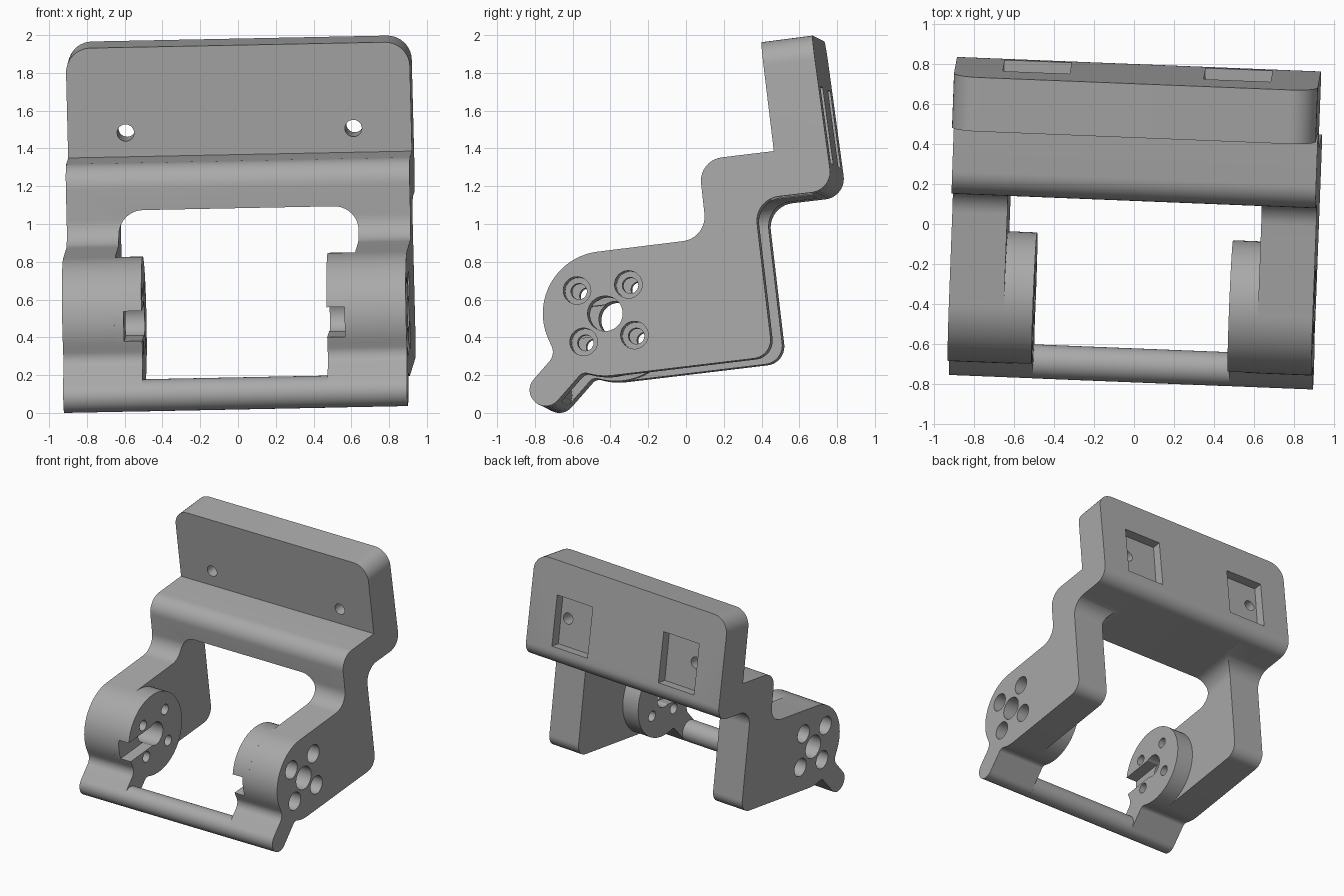
import bpy, bmesh
from math import sin, cos, tan, radians, pi
from mathutils import Vector, Matrix

if "Cube" in bpy.data.objects:
    bpy.data.objects.remove(bpy.data.objects["Cube"])

HALF, ARM_IN, HUB_IN = 0.91, 0.635, 0.49     # half width, arm and hub inner faces
TILT = radians(6.8)
X = Vector((1, 0, 0))
U = Vector((0, cos(TILT), sin(TILT)))        # tilted "backward" direction
V = Vector((0, -sin(TILT), cos(TILT)))       # tilted "up" direction
# The whole part sits slightly skewed
POSE = Matrix(((1, 0.04, -0.02, 0.02),
               (-0.04, 1, 0, 0.04 * HALF),
               (0.02, 0, 1, -0.02 * HALF),
               (0, 0, 0, 1)))

grey = bpy.data.materials.new("plain grey")
grey.use_nodes = True
COLOUR = (0.4, 0.4, 0.4, 1)
grey.diffuse_color = COLOUR
grey.node_tree.nodes["Principled BSDF"].inputs["Base Color"].default_value = COLOUR


def arc(centre, r, a0, a1, n):
    """Points on an arc, angles in degrees."""
    return [(centre[0] + r * cos(radians(a0 + (a1 - a0) * i / n)),
             centre[1] + r * sin(radians(a0 + (a1 - a0) * i / n)), 0) for i in range(n + 1)]


def rounded(corners, n=10):
    """Closed outline from (p, q, radius) corners with tangent fillets."""
    out = []
    for i, (p, q, r) in enumerate(corners):
        c = Vector((p, q))
        if r == 0:
            out.append(c)
            continue
        d0 = (Vector(corners[i - 1][:2]) - c).normalized()
        d1 = (Vector(corners[(i + 1) % len(corners)][:2]) - c).normalized()
        half = d0.angle(d1) / 2
        mid = c + (d0 + d1).normalized() * (r / sin(half))
        s = c + d0 * (r / tan(half)) - mid
        e = c + d1 * (r / tan(half)) - mid
        sweep = s.angle(e)
        for k in range(n + 1):
            f = k / n
            out.append(mid + (s * sin((1 - f) * sweep) + e * sin(f * sweep)) / sin(sweep))
    return out


def prism(name, outline, origin, e1, e2, e3, t0, t1, end_radius=0):
    """Extrude an outline in the e1/e2 plane along e3."""
    bm = bmesh.new()
    rings = [[bm.verts.new(origin + e1 * p[0] + e2 * p[1] + e3 * t) for p in outline]
             for t in (t0, t1)]
    n = len(outline)
    for ring in rings:
        bm.faces.new(ring)
    for i in range(n):
        j = (i + 1) % n
        bm.faces.new((rings[0][i], rings[0][j], rings[1][j], rings[1][i]))
    if end_radius:
        edges = [bm.edges.get((ring[0], ring[-1])) for ring in rings]
        bmesh.ops.bevel(bm, geom=edges, offset=end_radius, segments=10,
                        profile=0.5, affect='EDGES')
    bmesh.ops.recalc_face_normals(bm, faces=bm.faces)
    mesh = bpy.data.meshes.new(name)
    bm.to_mesh(mesh)
    bm.free()
    mesh.transform(POSE)
    mesh.materials.append(grey)
    obj = bpy.data.objects.new(name, mesh)
    bpy.context.collection.objects.link(obj)
    return obj


def select(obj):
    bpy.ops.object.select_all(action='DESELECT')
    obj.select_set(True)
    bpy.context.view_layer.objects.active = obj


def cut(obj, cutters):
    """Subtract the cutters and apply."""
    select(obj)
    for c in cutters:
        c.hide_render = True
        m = obj.modifiers.new("cut", 'BOOLEAN')
        m.operation, m.solver, m.object = 'DIFFERENCE', 'EXACT', c
        bpy.ops.object.modifier_apply(modifier=m.name)


def at(y, z):
    return Vector((0, y, z))


def cylinder(name, y, z, r, t0, t1):
    return prism(name, arc((0, 0), r, 0, 350, 35), at(y, z), U, V, X, t0, t1)


# Side outlines
HUB, HUB_R = (-0.428, 0.526), 0.33
TAIL, TAIL_R = (-0.743, 0.121), 0.085
tilt_deg = 6.8
tail = ([(-0.692, 0.309, 0.075)] + arc(TAIL, TAIL_R, 139.5, 319.5, 16)
        + [(-0.546, 0.217, 0.045)])
under_hub = arc(HUB, HUB_R, 255, 270 + tilt_deg, 5)
side = ([(0.395, 1.965, 0), (0.465, 1.386, 0), (0.066, 1.338, 0.125), (0.112, 0.925, 0.13)]
        + arc(HUB, HUB_R, 90 + tilt_deg, 207, 20) + tail + under_hub
        + [(0.459, 0.30, 0.1), (0.361, 1.131, 0.13), (0.777, 1.18, 0.11), (0.665, 2.0, 0)])
hub_side = arc(HUB, HUB_R, tilt_deg - 90, 207, 50) + tail + under_hub[:-1]

# Main body: upper plate, step and both arms
origin = at(0, 0)
Y, Z = at(1, 0), at(0, 1)
body = prism("bracket_body", rounded(side), origin, Y, Z, X, -HALF, HALF, end_radius=0.13)
opening = rounded([(-ARM_IN, 0, 0.13), (ARM_IN, 0, 0.13), (ARM_IN, -1.5, 0), (-ARM_IN, -1.5, 0)])
cutters = [prism("opening_cutter", opening, at(0.361, 1.134), X, V, U, -1.7, 0.28)]
parts = [body]
bolts = [(-0.577, 0.648), (-0.305, 0.680), (-0.542, 0.376), (-0.273, 0.412)]

for s, label in ((1, "left"), (-1, "right")):
    # Round hub on the inside of each arm
    hub = prism(label + "_hub", rounded(hub_side), origin, Y, Z, X, s * HUB_IN, s * ARM_IN)
    parts.append(hub)

    # Axle hole and bolt holes, counterbored from outside
    through = [cylinder("axle_cutter", *HUB, 0.093, s * 0.4, s)]
    through += [cylinder("bolt_cutter", y, z, 0.042, s * 0.4, s) for y, z in bolts]
    bores = [cylinder("bore_cutter", y, z, 0.073, s * 0.65, s) for y, z in bolts]

    # Slot from the axle to the front of the hub
    w = 0.08
    slot = prism("slot_cutter", [(-0.6, -w), (0, -w), (0, w), (-0.6, w)],
                 at(*HUB), U, V, X, s * 0.4, s * 0.585)
    cut(hub, through + [slot])

    # Screw hole and rear pocket in the upper plate
    a, b, h = s * 0.335, s * 0.67, 0.205
    pocket = prism("pocket_cutter", [(a, -h), (b, -h), (b, h), (a, h)],
                   at(0.731, 1.53), X, V, U, -0.08, 0.1)
    screw = prism("screw_cutter", arc((s * 0.603, 0), 0.045, 0, 345, 23),
                  at(0.45, 1.513), X, V, U, -0.2, 0.5)
    cutters += through + bores + [pocket, screw]
    for c in (slot,):
        bpy.data.objects.remove(c)

cut(body, cutters)
for c in cutters:
    bpy.data.objects.remove(c)

# Round bar joining the two tails
parts.append(prism("cross_bar", arc(TAIL, TAIL_R, 0, 350, 35), origin, Y, Z, X, -HUB_IN, HUB_IN))

for obj in parts:
    select(obj)
    bpy.ops.object.shade_smooth_by_angle(angle=radians(30))
